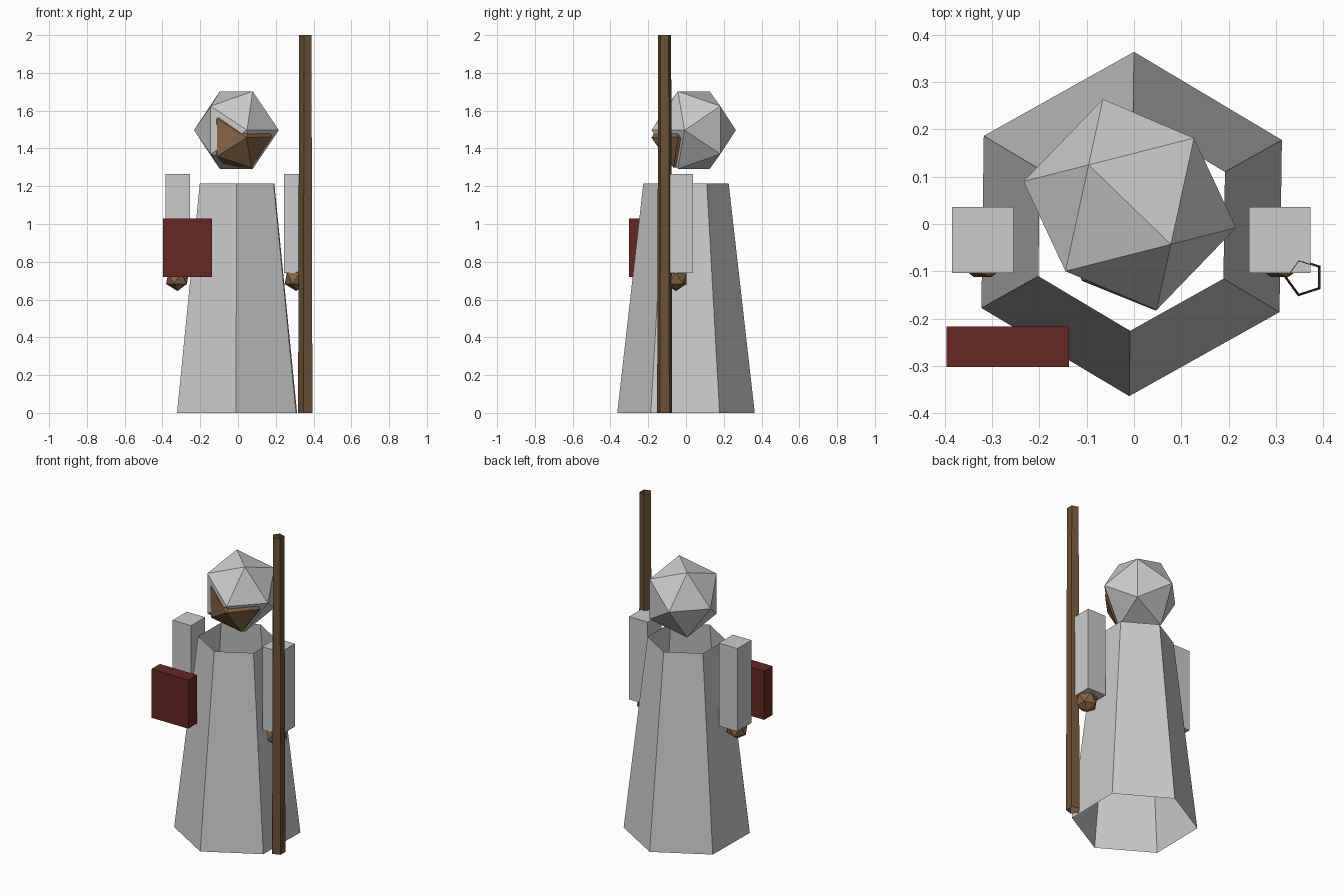
import bpy, bmesh
from math import radians, cos, sin
from mathutils import Vector, Matrix

if "Cube" in bpy.data.objects:
    bpy.data.objects.remove(bpy.data.objects["Cube"])


def material(name, rgb):
    m = bpy.data.materials.new(name)
    m.diffuse_color = (*rgb, 1)
    m.use_nodes = True
    m.node_tree.nodes["Principled BSDF"].inputs["Base Color"].default_value = m.diffuse_color
    return m


skin = material("skin", (0.25, 0.13, 0.06))
wood = material("wood", (0.15, 0.08, 0.035))
leather = material("leather", (0.14, 0.02, 0.015))


def finish(name, bm, mat=None):
    bmesh.ops.recalc_face_normals(bm, faces=bm.faces)
    me = bpy.data.meshes.new(name)
    bm.to_mesh(me)
    bm.free()
    ob = bpy.data.objects.new(name, me)
    bpy.context.collection.objects.link(ob)
    if mat:
        me.materials.append(mat)
    return ob


def box(name, lo, hi, mat=None):
    bm = bmesh.new()
    lo, hi = Vector(lo), Vector(hi)
    size = hi - lo
    bmesh.ops.create_cube(bm, size=1, matrix=Matrix.Translation((lo + hi) / 2)
                          @ Matrix.Diagonal((*size, 1)))
    return finish(name, bm, mat)


def open_tube(name, sides, centre, r_bottom, r_top, height, start, mat=None):
    """Tapered tube with no end caps."""
    bm = bmesh.new()
    rings = []
    for r, z in ((r_bottom, 0), (r_top, height)):
        angles = [radians(start + 360 * i / sides) for i in range(sides)]
        rings.append([bm.verts.new((centre[0] + r * cos(a), centre[1] + r * sin(a), z))
                      for a in angles])
    for i in range(sides):
        j = (i + 1) % sides
        bm.faces.new((rings[0][i], rings[0][j], rings[1][j], rings[1][i]))
    return finish(name, bm, mat)


def edge_up_icosahedron(name, centre, radius, z_scale, turn, tilt=0, mat=None):
    """Icosahedron resting on an edge, from three golden rectangles."""
    bm = bmesh.new()
    a, b = 0.5257 * radius, 0.8507 * radius
    for s in (-1, 1):
        for t in (-1, 1):
            for co in ((s * a, 0, t * b), (0, s * b, t * a), (s * b, t * a, 0)):
                bm.verts.new(co)
    bmesh.ops.convex_hull(bm, input=bm.verts)
    bm.transform(Matrix.Translation(centre) @ Matrix.Rotation(radians(tilt), 4, 'X')
                 @ Matrix.Diagonal((1, 1, z_scale, 1))
                 @ Matrix.Rotation(radians(turn), 4, 'Z'))
    return finish(name, bm, mat)


# Robe
open_tube("robe", 6, (-0.005, 0), 0.364, 0.226, 1.215, 89.2)

# Hood with the face poking through its front
edge_up_icosahedron("hood", (-0.009, 0.041, 1.497), 0.23, 1.05, -44)
edge_up_icosahedron("face", (0.0, -0.003, 1.463), 0.186, 1.03, -44, 2, skin)

# Sleeves and hands
for side, x in (("left", -0.32), ("right", 0.308)):
    box(side + "_sleeve", (x - 0.065, -0.104, 0.74), (x + 0.065, 0.036, 1.265))
    bm = bmesh.new()
    bmesh.ops.create_icosphere(bm, subdivisions=1, radius=0.068,
                               matrix=Matrix.Translation((x, -0.054, 0.713)))
    finish(side + "_hand", bm, skin)

# Book
box("book", (-0.396, -0.302, 0.72), (-0.137, -0.217, 1.028), leather)

# Staff
open_tube("staff", 5, (0.36, -0.113), 0.042, 0.036, 2.0, 36, wood)
